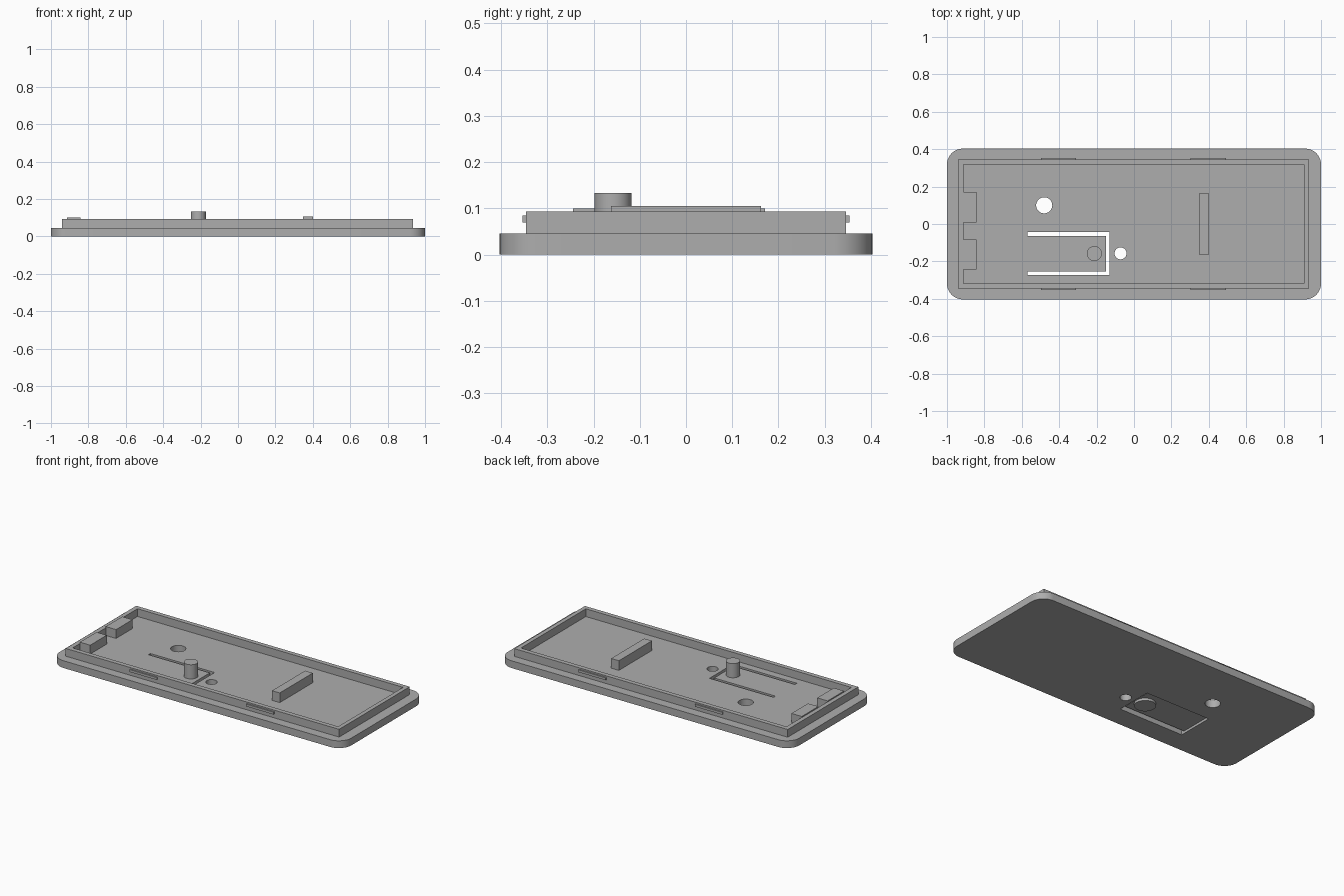
import bpy, math

cube = bpy.data.objects.get("Cube")
if cube:
    bpy.data.objects.remove(cube, do_unlink=True)

grey = bpy.data.materials.new("plastic grey")
grey.use_nodes = True
colour = (0.42, 0.42, 0.42, 1)
grey.diffuse_color = colour
grey.node_tree.nodes["Principled BSDF"].inputs["Base Color"].default_value = colour


def prism(name, outline, z0, z1):
    """Extrude a counter-clockwise outline between two heights."""
    n = len(outline)
    verts = [(x, y, z) for z in (z0, z1) for x, y in outline]
    faces = [tuple(reversed(range(n))), tuple(range(n, 2 * n))]
    faces += [(i, (i + 1) % n, n + (i + 1) % n, n + i) for i in range(n)]
    mesh = bpy.data.meshes.new(name)
    mesh.from_pydata(verts, [], faces)
    mesh.materials.append(grey)
    obj = bpy.data.objects.new(name, mesh)
    bpy.context.collection.objects.link(obj)
    return obj


def box(name, x0, x1, y0, y1, z0, z1):
    return prism(name, [(x0, y0), (x1, y0), (x1, y1), (x0, y1)], z0, z1)


def arc(x, y, r, start, sweep, steps):
    angles = [math.radians(start + sweep * i / steps) for i in range(steps + 1)]
    return [(x + r * math.cos(a), y + r * math.sin(a)) for a in angles]


def disc(name, x, y, r, z0, z1):
    return prism(name, arc(x, y, r, 0, 360, 48)[:-1], z0, z1)


def cut(obj, cutters):
    """Subtract each cutter, bake the result and discard the cutters."""
    for c in cutters:
        c.hide_render = True
        mod = obj.modifiers.new("cut", "BOOLEAN")
        mod.operation, mod.solver, mod.object = "DIFFERENCE", "EXACT", c
    graph = bpy.context.evaluated_depsgraph_get()
    mesh = bpy.data.meshes.new_from_object(obj.evaluated_get(graph))
    obj.modifiers.clear()
    obj.data = mesh
    for c in cutters:
        bpy.data.objects.remove(c, do_unlink=True)


def smooth(obj):
    bpy.ops.object.select_all(action="DESELECT")
    obj.select_set(True)
    bpy.context.view_layer.objects.active = obj
    bpy.ops.object.shade_smooth_by_angle(angle=math.radians(30))


FLOOR, RIM_TOP = 0.045, 0.093
ROOT = FLOOR - 0.005  # parts sink slightly into the plate

# Base plate with rounded corners
HX, HY, R = 1.0, 0.403, 0.085
outline = []
for i, (sx, sy) in enumerate([(1, 1), (-1, 1), (-1, -1), (1, -1)]):
    outline += arc(sx * (HX - R), sy * (HY - R), R, 90 * i, 90, 12)
plate = prism("base_plate", outline, 0, FLOOR)

# Round holes, U-shaped slot around the tongue, shallow pocket underneath
SX0, SX1, SY0, SY1, W = -0.57, -0.13, -0.272, -0.044, 0.019
cut(plate, [
    disc("large_hole", -0.48, 0.1, 0.043, -0.1, 0.2),
    disc("small_hole", -0.072, -0.157, 0.032, -0.1, 0.2),
    prism("slot", [(SX0, SY0), (SX1, SY0), (SX1, SY1), (SX0, SY1),
                   (SX0, SY1 - W), (SX1 - W, SY1 - W),
                   (SX1 - W, SY0 + W), (SX0, SY0 + W)], -0.1, 0.2),
    box("pocket", SX0, SX1, SY0, SY1, -0.1, 0.015),
])
smooth(plate)

# Raised rim wall
rim = box("rim_wall", -0.94, 0.936, -0.346, 0.346, ROOT, RIM_TOP)
cut(rim, [box("rim_opening", -0.912, 0.91, -0.318, 0.318, 0, 0.2)])

# Snap clips along both long sides
for side, s in (("front", -1), ("back", 1)):
    for end, x in (("right", -0.403), ("left", 0.397)):
        y0, y1 = sorted((s * 0.34, s * 0.354))
        box(f"{side}_{end}_clip", x - 0.094, x + 0.094, y0, y1, 0.069, 0.084)

# End blocks and cross ridge
for name, y in (("front_end_block", -0.163), ("back_end_block", 0.09)):
    box(name, -0.914, -0.843, y - 0.081, y + 0.081, ROOT, 0.1)
box("cross_ridge", 0.347, 0.4, -0.162, 0.162, ROOT, 0.105)

# Button post above the tongue and push pad below it
smooth(disc("button_post", -0.212, -0.158, 0.04, ROOT, 0.133))
smooth(disc("button_pad", -0.212, -0.158, 0.06, 0, 0.018))
